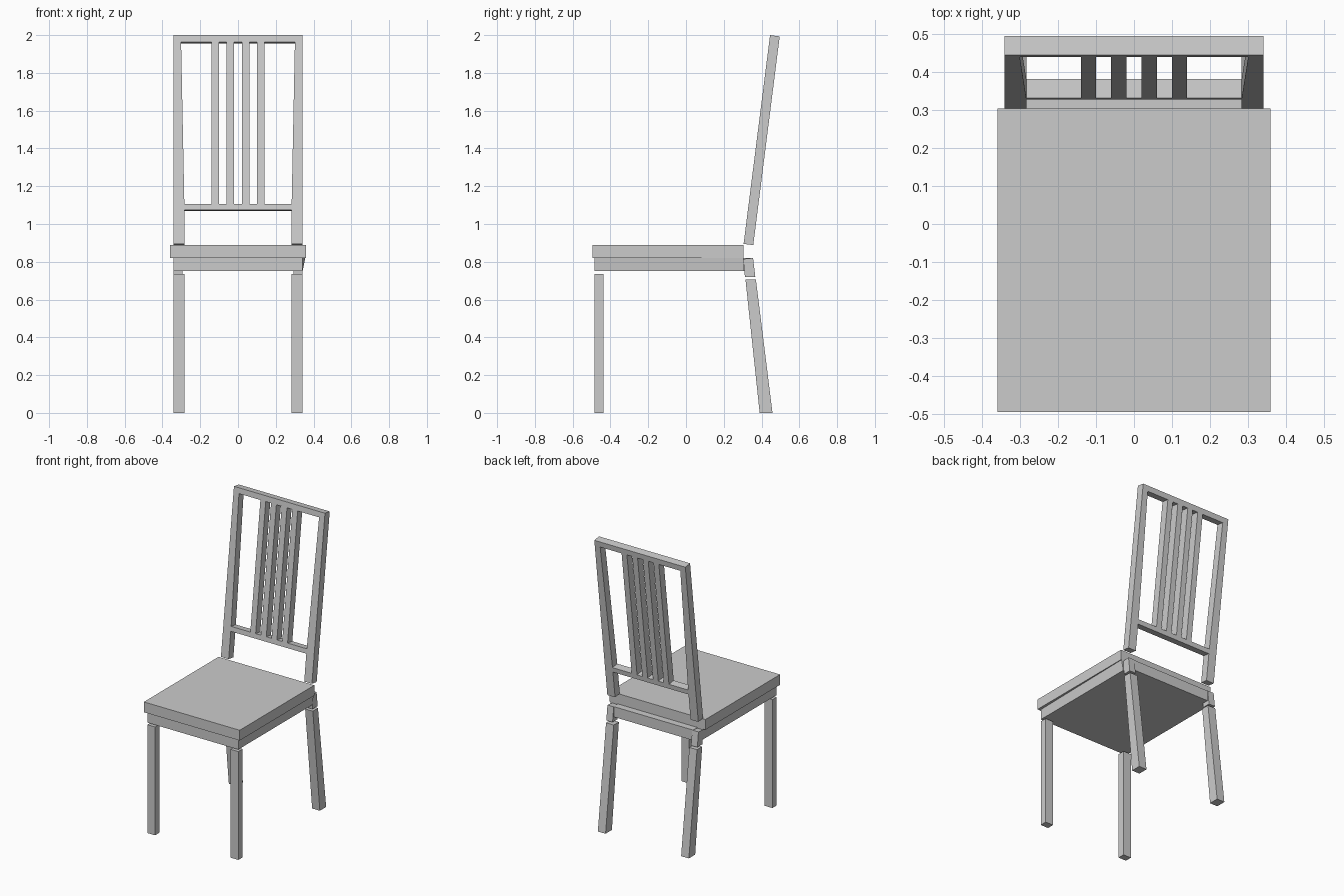
import bpy
import bmesh

if "Cube" in bpy.data.objects:
    bpy.data.objects.remove(bpy.data.objects["Cube"])


def finish(name, bm):
    bmesh.ops.recalc_face_normals(bm, faces=bm.faces)
    mesh = bpy.data.meshes.new(name)
    bm.to_mesh(mesh)
    bm.free()
    ob = bpy.data.objects.new(name, mesh)
    bpy.context.collection.objects.link(ob)
    return ob


def side_bar(name, profile, x_low, x_high=None):
    """Extrude a (y, z) side profile in x; each end is an (x0, x1) span.
    Profile order: lower front, lower back, upper back, upper front."""
    x_high = x_high or x_low
    spans = [x_low, x_low, x_high, x_high]
    bm = bmesh.new()
    a = [bm.verts.new((s[0], y, z)) for s, (y, z) in zip(spans, profile)]
    b = [bm.verts.new((s[1], y, z)) for s, (y, z) in zip(spans, profile)]
    bm.faces.new(a)
    bm.faces.new(b)
    for i in range(4):
        j = (i + 1) % 4
        bm.faces.new((a[i], a[j], b[j], b[i]))
    return finish(name, bm)


def box(name, x, y, z):
    return side_bar(name, [(y[0], z[0]), (y[1], z[0]), (y[1], z[1]), (y[0], z[1])], x)


def lean(z0, z1):
    """Square-cut profile of a piece of the tilted backrest."""
    def front(z):
        return 0.305 + (z - 0.895) * 0.1267
    return [(front(z0), z0), (front(z0) + 0.051, z0 - 0.007),
            (front(z1) + 0.051, z1 - 0.007), (front(z1), z1)]


# Seat and the apron beneath it
box("seat", (-0.36, 0.36), (-0.496, 0.305), (0.82, 0.89))
apron = box("apron", (-0.342, 0.342), (-0.485, 0.305), (0.75, 0.82))
for v in apron.data.vertices:  # apron flares slightly at one rear corner
    if v.co.x > 0 and v.co.y > 0 and v.co.z > 0.8:
        v.co.x = 0.356
box("rear_apron_rail", (-0.30, 0.30), (0.305, 0.352), (0.75, 0.82))

# Legs, rear joints and back posts on both sides
for side, s in (("left", -1), ("right", 1)):
    wide = (s * 0.284, s * 0.342)
    box("front_leg_" + side, wide, (-0.485, -0.438), (0, 0.736))
    side_bar("rear_leg_" + side,
             [(0.39, 0), (0.458, 0), (0.37, 0.705), (0.315, 0.705)], wide)
    side_bar("rear_joint_" + side,
             [(0.312, 0.72), (0.367, 0.72), (0.355, 0.82), (0.303, 0.815)],
             (s * 0.295, s * 0.342))
    side_bar("back_post_lower_" + side, lean(0.895, 1.105), wide)
    side_bar("back_post_upper_" + side, lean(1.105, 2.0), wide, (s * 0.302, s * 0.342))

# Backrest rails and slats
side_bar("top_rail", lean(1.963, 2.0), (-0.302, 0.302))
side_bar("lower_rail", lean(1.075, 1.107), (-0.285, 0.285))
for i in range(4):
    x = -0.12 + 0.08 * i
    side_bar(f"back_slat_{i + 1}", lean(1.107, 1.963), (x - 0.02, x + 0.02))
